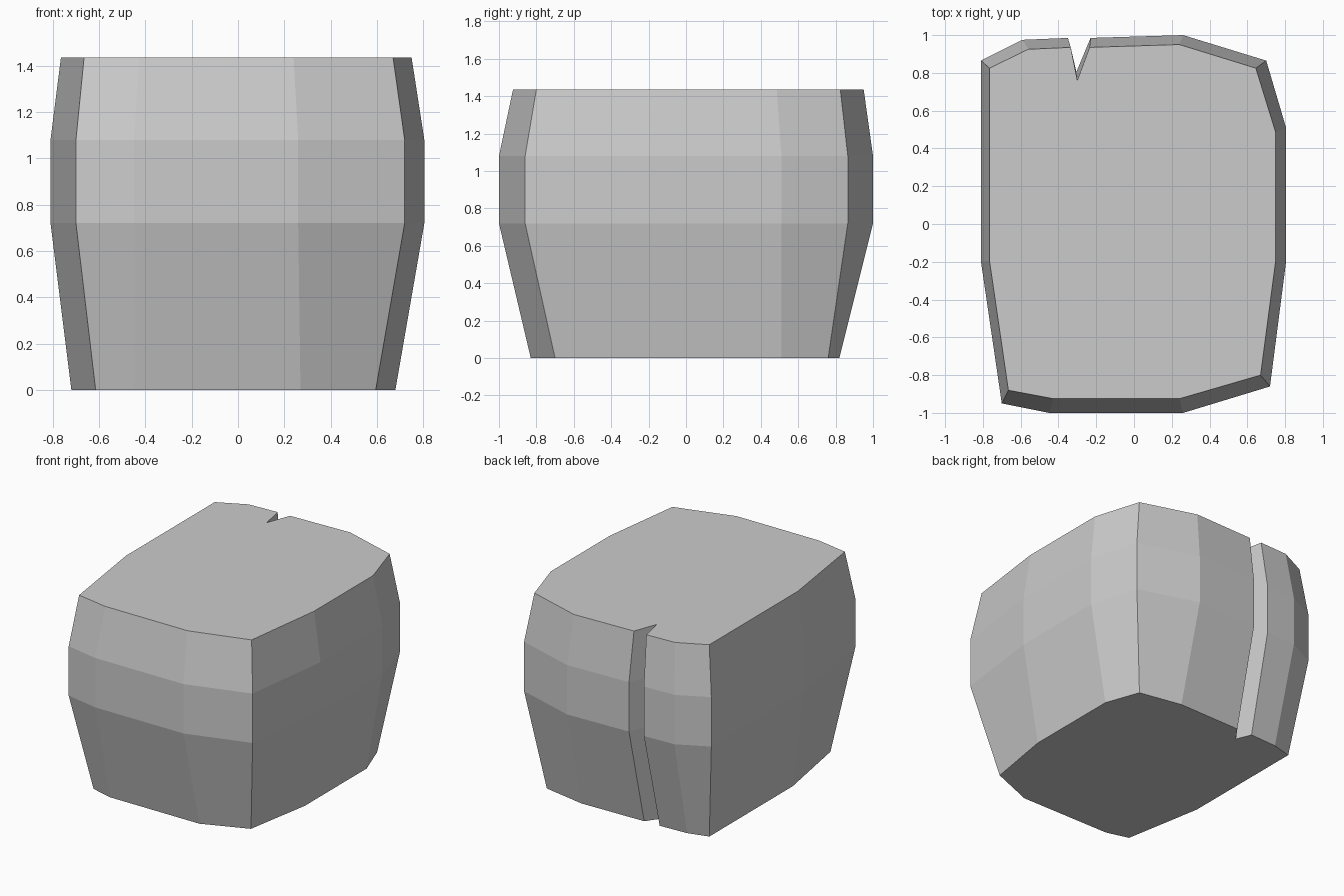
import bpy
import bmesh

default = bpy.data.objects.get("Cube")
if default:
    bpy.data.objects.remove(default, do_unlink=True)

# One plain stone grey
grey = bpy.data.materials.new("stone grey")
grey.use_nodes = True
colour = (0.6, 0.6, 0.6, 1)
grey.diffuse_color = colour
grey.node_tree.nodes["Principled BSDF"].inputs["Base Color"].default_value = colour

# Outlines, counter-clockwise from the front right corner; the notch is in the back
base = [(-.615, -.785), (-.45, -.83), (.27, -.83), (.595, -.70), (.68, -.2),
        (.68, .51), (.59, .76), (.27, .82), (-.23, .81), (-.31, .70),
        (-.355, .81), (-.57, .80), (-.72, .76), (-.72, -.2)]
belly = [(-.70, -.95), (-.45, -1), (.26, -1), (.72, -.86), (.805, -.2),
         (.805, .51), (.70, .865), (.26, 1), (-.23, .985), (-.305, .805),
         (-.35, .985), (-.59, .975), (-.81, .865), (-.81, -.2)]
crown = [(-.665, -.88), (-.425, -.925), (.24, -.925), (.67, -.80), (.75, -.195),
         (.75, .485), (.645, .825), (.24, .95), (-.235, .935), (-.30, .76),
         (-.335, .935), (-.56, .925), (-.765, .825), (-.765, -.195)]


def loft(name, levels, material):
    """Skin a closed solid through (height, outline) levels."""
    bm = bmesh.new()
    rings = [[bm.verts.new((x, y, z)) for x, y in outline] for z, outline in levels]
    for low, high in zip(rings, rings[1:]):
        for i in range(len(low)):
            j = (i + 1) % len(low)
            bm.faces.new((low[i], low[j], high[j], high[i]))
    bm.faces.new(list(reversed(rings[0])))
    bm.faces.new(rings[-1])
    mesh = bpy.data.meshes.new(name)
    bm.to_mesh(mesh)
    bm.free()
    mesh.materials.append(material)
    obj = bpy.data.objects.new(name, mesh)
    bpy.context.collection.objects.link(obj)
    return obj


# Bulging block with a notch down its back
loft("stone_block", [(0, base), (.72, belly), (1.08, belly), (1.435, crown)], grey)
